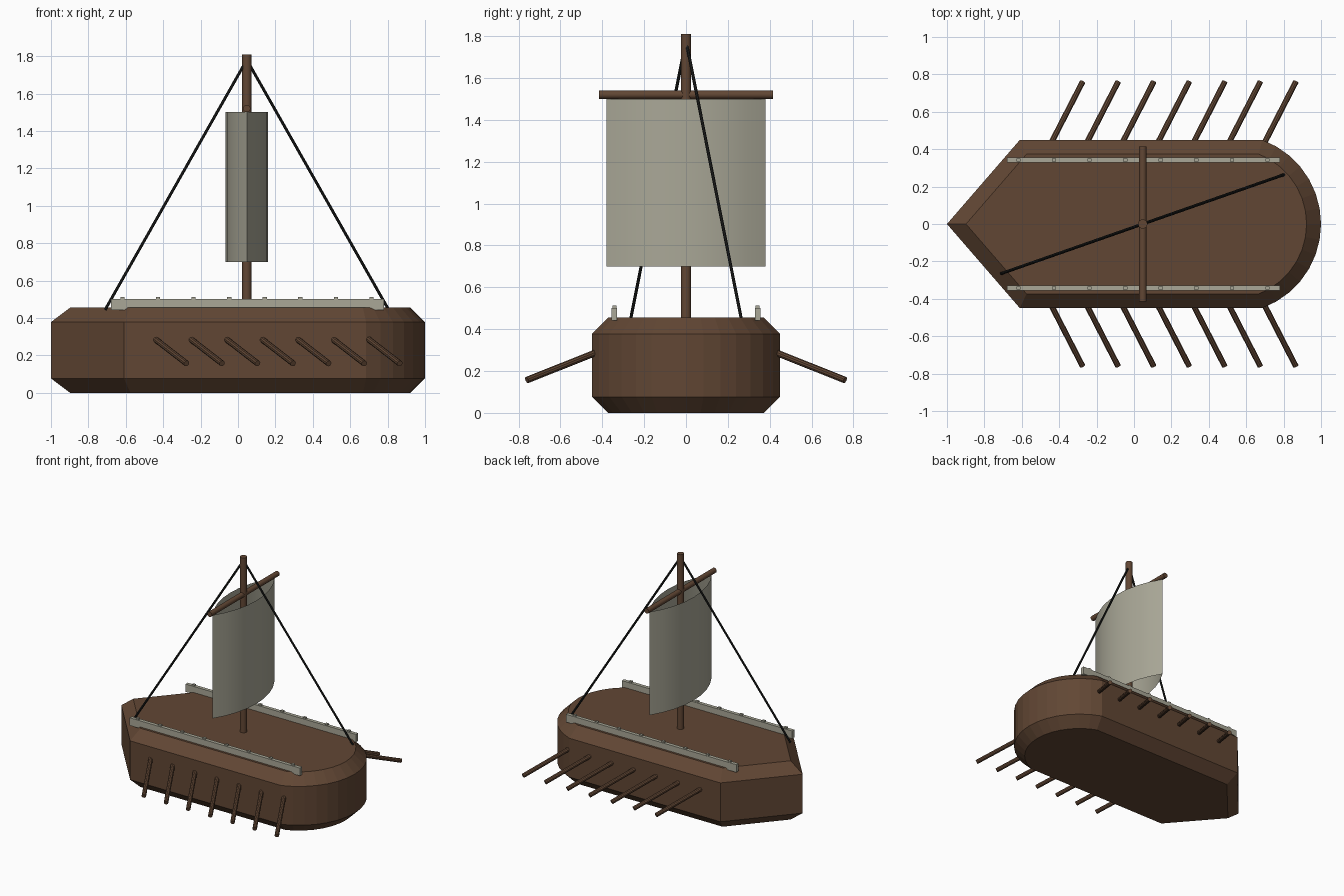
import bpy, bmesh
from math import sin, cos, asin, pi
from mathutils import Vector

if "Cube" in bpy.data.objects:
    bpy.data.objects.remove(bpy.data.objects["Cube"])


def material(name, rgb):
    m = bpy.data.materials.new(name)
    m.diffuse_color = (*rgb, 1)
    m.use_nodes = True
    m.node_tree.nodes["Principled BSDF"].inputs["Base Color"].default_value = m.diffuse_color
    return m


WOOD = material("wood", (0.12, 0.062, 0.034))
CLOTH = material("cloth", (0.40, 0.39, 0.31))
ROPE = material("rope", (0.014, 0.015, 0.014))


def add_object(name, bm, mat, smooth=None):
    me = bpy.data.meshes.new(name)
    bm.to_mesh(me)
    bm.free()
    me.materials.append(mat)
    ob = bpy.data.objects.new(name, me)
    bpy.context.collection.objects.link(ob)
    if smooth:
        bpy.ops.object.select_all(action='DESELECT')
        ob.select_set(True)
        bpy.context.view_layer.objects.active = ob
        bpy.ops.object.shade_smooth_by_angle(angle=smooth)
    return ob


def rod(name, a, b, r, mat, sides=12):
    a, b = Vector(a), Vector(b)
    bm = bmesh.new()
    bmesh.ops.create_cone(bm, cap_ends=True, segments=sides, radius1=r, radius2=r,
                          depth=(b - a).length)
    ob = add_object(name, bm, mat, 0.6)
    ob.location = (a + b) / 2
    ob.rotation_euler = (b - a).to_track_quat('Z', 'Y').to_euler()
    return ob


def add_box(bm, lo, hi):
    lo, hi = Vector(lo), Vector(hi)
    vs = bmesh.ops.create_cube(bm, size=1)["verts"]
    for v in vs:
        v.co = (lo + hi) / 2 + v.co * (hi - lo)


# Hull: pointed at one end, round at the other, chamfered top and bottom
H = 0.455
R = 0.479
span = asin(0.45 / R)
outline = [(-1, 0), (-0.61, -0.45)]
outline += [(1 - R + R * cos(t), R * sin(t))
            for t in (span * (i / 7 - 1) for i in range(15))]
outline += [(-0.61, 0.45)]
bm = bmesh.new()
base = bm.faces.new([bm.verts.new((x, y, 0)) for x, y in outline])
ext = bmesh.ops.extrude_face_region(bm, geom=[base], use_keep_orig=True)
bmesh.ops.translate(bm, vec=(0, 0, H),
                    verts=[g for g in ext["geom"] if isinstance(g, bmesh.types.BMVert)])
bmesh.ops.recalc_face_normals(bm, faces=bm.faces)
rims = [e for e in bm.edges if abs(e.verts[0].co.z - e.verts[1].co.z) < 1e-4]
bmesh.ops.bevel(bm, geom=rims, offset=0.077, offset_type='OFFSET', segments=1,
                profile=0.5, affect='EDGES')
add_object("hull", bm, WOOD)

# Mast and yard
MX = 0.047
rod("mast", (MX, 0, 0.40), (MX, 0, 1.81), 0.025, WOOD)
rod("yard", (MX, -0.415, 1.52), (MX, 0.415, 1.52), 0.02, WOOD)

# Sail: two vertical cloth sheets bulging fore and aft, open top and bottom
W, B = 0.38, 0.113
SR = (W * W + B * B) / (2 * B)
half = asin(W / SR)
for name, s in (("sail_fore", 1), ("sail_aft", -1)):
    bm = bmesh.new()
    cols = []
    for i in range(9):
        t = half * (i / 4 - 1)
        x, y = MX + s * (SR * cos(t) - SR + B), SR * sin(t)
        cols.append((bm.verts.new((x, y, 0.70)), bm.verts.new((x, y, 1.50))))
    for (a, b), (c, d) in zip(cols, cols[1:]):
        bm.faces.new((a, c, d, b) if s > 0 else (a, b, d, c))
    add_object(name, bm, CLOTH, 0.6)

# Rails with a row of small pegs, and oars, on both sides
for side, s in (("front", -1), ("back", 1)):
    bm = bmesh.new()
    y = s * 0.342
    add_box(bm, (-0.68, y - 0.0135, 0.442), (0.78, y + 0.0135, 0.502))
    for i in range(8):
        x = -0.617 + 0.19 * i
        add_box(bm, (x - 0.011, y - 0.009, 0.49), (x + 0.011, y + 0.009, 0.513))
    add_object("rail_" + side, bm, CLOTH)
    for i in range(7):
        x = 0.19 * i
        rod(f"oar_{side}_{i + 1}", (x - 0.46, s * 0.40, 0.30),
            (x - 0.275, s * 0.76, 0.157), 0.016, WOOD, 10)

# Stays from the mast head to opposite corners of the deck
rod("stay_fore", (MX, 0, 1.78), (0.805, 0.265, 0.445), 0.008, ROPE, 8)
rod("stay_aft", (MX, 0, 1.78), (-0.71, -0.265, 0.445), 0.008, ROPE, 8)
